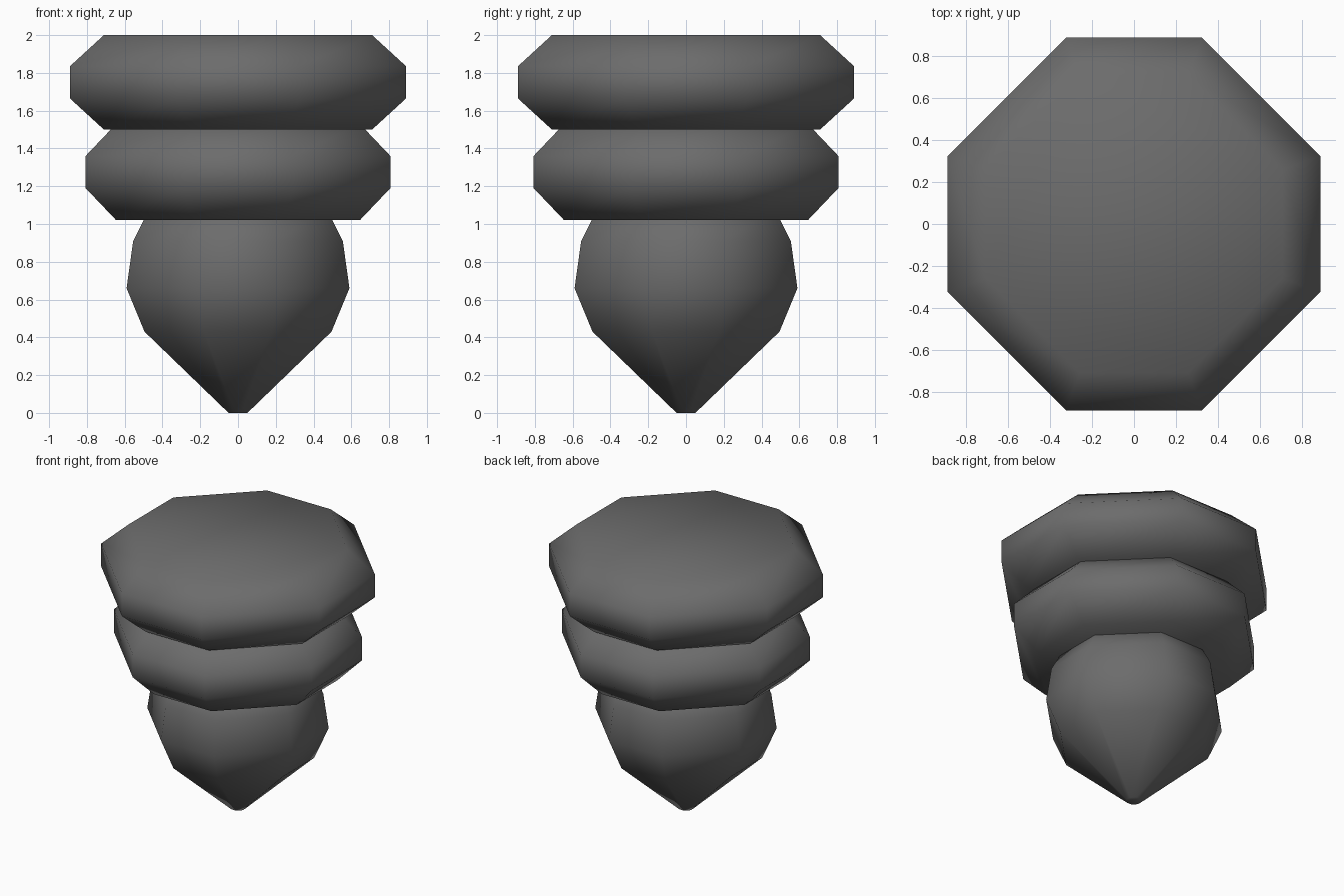
import bpy, bmesh

if "Cube" in bpy.data.objects:
    bpy.data.objects.remove(bpy.data.objects["Cube"])

grey = bpy.data.materials.new("dark_grey")
grey.diffuse_color = (0.15, 0.15, 0.15, 1)
grey.use_nodes = True
grey.node_tree.nodes["Principled BSDF"].inputs["Base Color"].default_value = grey.diffuse_color


def octagon_solid(name, profile):
    """Stack octagon rings (half width, height), closed and smooth shaded."""
    bm = bmesh.new()
    rings = []
    for a, z in profile:
        b = a * 0.365  # half length of the side facing each axis
        pts = [(a, -b), (a, b), (b, a), (-b, a), (-a, b), (-a, -b), (-b, -a), (b, -a)]
        rings.append([bm.verts.new((x, y, z)) for x, y in pts])
    for lo, hi in zip(rings, rings[1:]):
        for i in range(8):
            j = (i + 1) % 8
            bm.faces.new((lo[i], lo[j], hi[j], hi[i]))
    bm.faces.new(rings[0][::-1])
    bm.faces.new(rings[-1])
    for f in bm.faces:
        f.smooth = True
    me = bpy.data.meshes.new(name)
    bm.to_mesh(me)
    bm.free()
    me.materials.append(grey)
    ob = bpy.data.objects.new(name, me)
    bpy.context.collection.objects.link(ob)


# Pointed bulb at the bottom
octagon_solid("pointed_bulb", [(0.05, 0), (0.495, 0.43), (0.59, 0.66), (0.555, 0.91), (0.47, 1.08)])
# Two stacked rounded discs
octagon_solid("middle_disc", [(0.645, 1.02), (0.807, 1.19), (0.807, 1.36), (0.645, 1.53)])
octagon_solid("top_disc", [(0.71, 1.5), (0.89, 1.665), (0.89, 1.835), (0.71, 2.0)])
